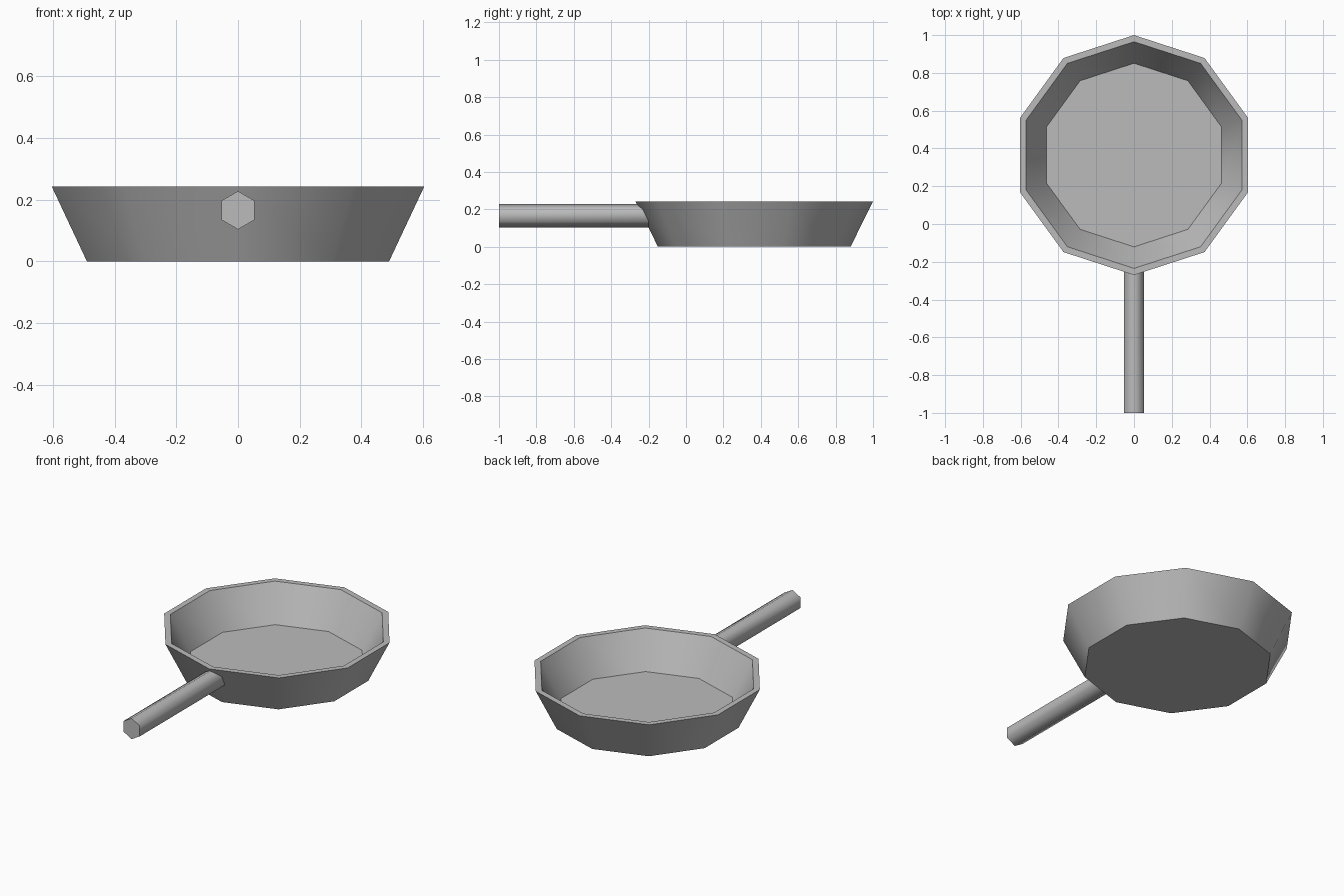
import bpy, bmesh
from math import cos, sin, pi
from mathutils import Vector

cube = bpy.data.objects.get("Cube")
if cube:
    bpy.data.objects.remove(cube, do_unlink=True)

metal = bpy.data.materials.new("grey_metal")
metal.use_nodes = True
GREY = (0.5, 0.5, 0.5, 1)
metal.diffuse_color = GREY
metal.node_tree.nodes["Principled BSDF"].inputs["Base Color"].default_value = GREY


def loft(name, rings, axis):
    """Skin rings of points, cap both ends; faces along the axis stay flat."""
    bm = bmesh.new()
    loops = [[bm.verts.new(p) for p in ring] for ring in rings]
    for a, b in zip(loops, loops[1:]):
        n = len(a)
        for i in range(n):
            j = (i + 1) % n
            bm.faces.new((a[i], a[j], b[j], b[i]))
    bm.faces.new(loops[0])
    bm.faces.new(loops[-1])
    bmesh.ops.recalc_face_normals(bm, faces=bm.faces)
    for f in bm.faces:
        f.smooth = abs(f.normal.dot(axis)) < 0.7
    mesh = bpy.data.meshes.new(name)
    bm.to_mesh(mesh)
    bm.free()
    mesh.materials.append(metal)
    obj = bpy.data.objects.new(name, mesh)
    bpy.context.collection.objects.link(obj)
    return obj


def polygon(sides, radius):
    """Points of a regular polygon with a corner on the second axis."""
    return [(radius * sin(2 * pi * i / sides), radius * cos(2 * pi * i / sides))
            for i in range(sides)]


# Pan: ten-sided bowl, outside bottom -> rim -> inside floor
CENTRE_Y = 0.365
profile = [(0.515, 0), (0.635, 0.243), (0.6, 0.243), (0.486, 0.037)]
loft("pan_bowl",
     [[(x, y + CENTRE_Y, z) for x, y in polygon(10, r)] for r, z in profile],
     Vector((0, 0, 1)))

# Handle: hexagonal bar whose inner end is slanted to stay within the wall
HANDLE_Z = 0.166
section = [(x, z + HANDLE_Z) for x, z in polygon(6, 0.062)]
loft("handle",
     [[(x, -1, z) for x, z in section],
      [(x, -0.126 - 0.51 * z + 0.32 * abs(x), z) for x, z in section]],
     Vector((0, 1, 0)))
